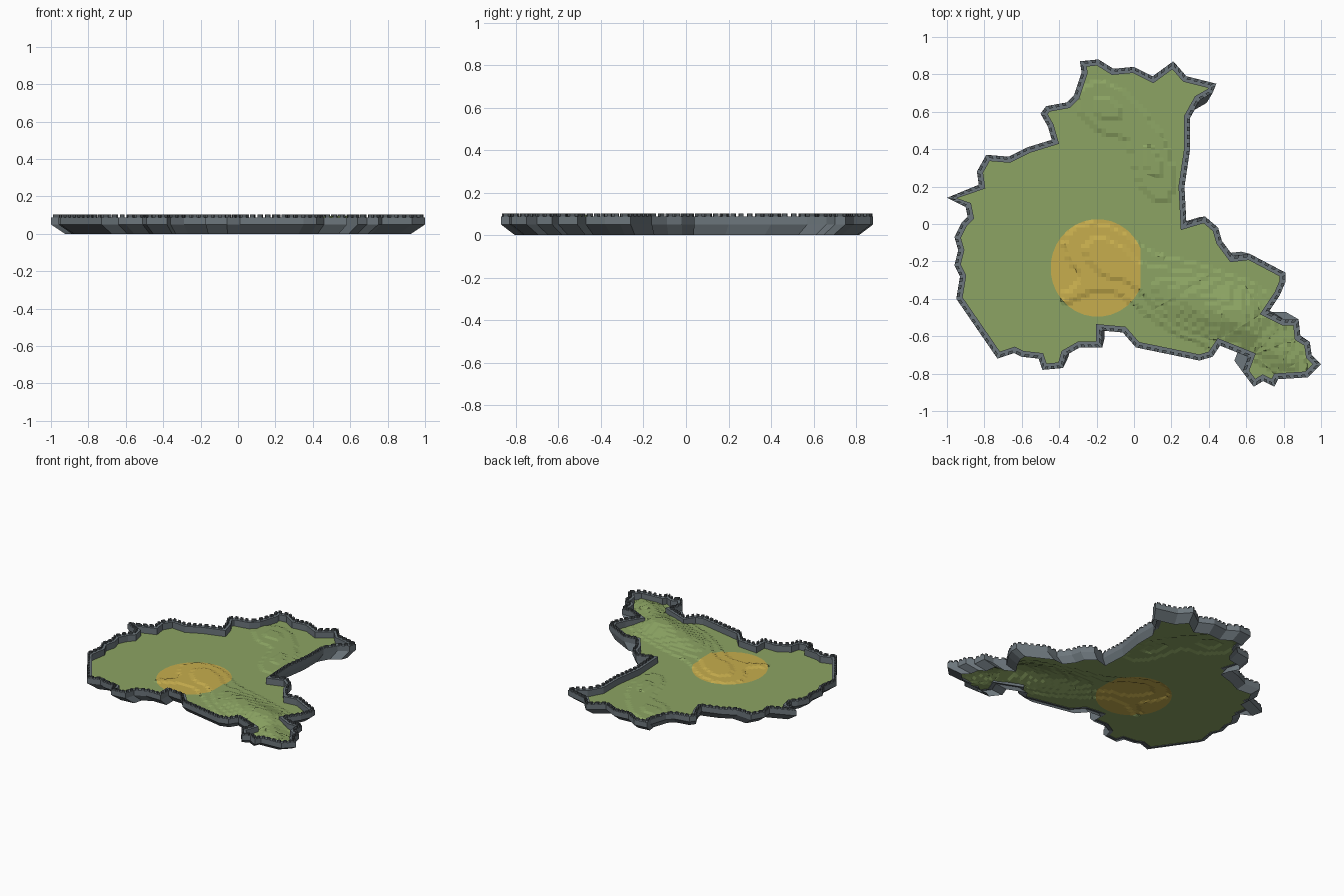
import bpy, bmesh, math
from mathutils import Vector

if "Cube" in bpy.data.objects:
    bpy.data.objects.remove(bpy.data.objects["Cube"])

WALK, LIP, TOP, GROUND = 0.088, 0.05, 0.102, 0.042


def material(name, rgb):
    m = bpy.data.materials.new(name)
    m.diffuse_color = (*rgb, 1)
    m.use_nodes = True
    m.node_tree.nodes["Principled BSDF"].inputs["Base Color"].default_value = m.diffuse_color
    return m


GREEN = material("grass green", (0.262, 0.370, 0.125))
YELLOW = material("sand yellow", (0.57, 0.42, 0.075))
STONE = material("wall grey", (0.15, 0.18, 0.20))
DARK = material("battlement grey", (0.085, 0.10, 0.11))

# Outline of the plateau, clockwise, in hundredths
OUT = [(-29, 87), (-19, 88), (-11, 83), (0, 84), (10, 79), (21, 87), (28, 79), (44, 75), (42, 70),
       (35, 66), (30, 57), (30, 40), (27, 20), (28, 1), (38, 4), (45, -2), (47, -9), (53, -17),
       (62, -16), (81, -26), (81, -31), (78, -38), (72, -47), (80, -51), (88, -51), (89, -60),
       (94, -63), (95, -70), (100, -75), (93, -82), (77, -83), (75, -87), (69, -84), (64, -87),
       (58, -79), (61, -71), (46, -65), (42, -71), (35, -73), (1, -66), (-6, -58), (-17, -57),
       (-17, -66), (-29, -66), (-36, -70), (-38, -77), (-49, -78), (-51, -72), (-60, -71),
       (-64, -69), (-73, -72), (-95, -40), (-93, -28), (-96, -22), (-94, -14), (-96, -7),
       (-92, 1), (-89, 4), (-90, 9), (-100, 14), (-83, 21), (-84, 28), (-79, 37), (-67, 36),
       (-57, 41), (-44, 45), (-46, 52), (-50, 59), (-47, 63), (-36, 65), (-32, 69), (-28, 81)]
OUT = [Vector((x / 100, y / 100)) for x, y in OUT]


def inset(d):
    """Mitred inward offset of the outline."""
    res = []
    for i, p in enumerate(OUT):
        a = (p - OUT[i - 1]).normalized()
        b = (OUT[(i + 1) % len(OUT)] - p).normalized()
        na, nb = Vector((a.y, -a.x)), Vector((b.y, -b.x))
        res.append(p + (na + nb) * d / max(0.5, 1 + na.dot(nb)))
    return res


def finish(bm, name, *mats):
    me = bpy.data.meshes.new(name)
    bm.to_mesh(me)
    bm.free()
    for m in mats:
        me.materials.append(m)
    ob = bpy.data.objects.new(name, me)
    bpy.context.collection.objects.link(ob)


# Perimeter wall: tapered skirt, upright band, walkway and inner face
bm = bmesh.new()
inner = inset(0.032)
rings = [([p * 0.925 for p in OUT], 0), (OUT, LIP), (OUT, WALK), (inner, WALK), (inner, 0.038)]
loops = [[bm.verts.new((p.x, p.y, z)) for p in pts] for pts, z in rings]
n = len(OUT)
for a, b in list(zip(loops, loops[1:])) + [(loops[4], loops[1])]:
    for i in range(n):
        j = (i + 1) % n
        bm.faces.new((a[j], a[i], b[i], b[j]))
finish(bm, "perimeter_wall", STONE)

# Battlements spaced along every wall run
bm = bmesh.new()
near, far = inset(0.001), inset(0.016)
for i in range(n):
    j = (i + 1) % n
    count = max(1, round((OUT[j] - OUT[i]).length / 0.042))
    for k in range(count):
        t0, t1 = (k + 0.24) / count, (k + 0.76) / count
        base = [near[i].lerp(near[j], t0), near[i].lerp(near[j], t1),
                far[i].lerp(far[j], t1), far[i].lerp(far[j], t0)]
        lo = [bm.verts.new((p.x, p.y, WALK)) for p in base]
        hi = [bm.verts.new((p.x, p.y, TOP)) for p in base]
        bm.faces.new(hi)
        for s in range(4):
            e = (s + 1) % 4
            bm.faces.new((lo[s], lo[e], hi[e], hi[s]))
bmesh.ops.recalc_face_normals(bm, faces=bm.faces)
finish(bm, "battlements", DARK)

# Hills: centre x, y, radius along, radius across, turn, height
HILLS = [(-0.15, 0.62, 0.16, 0.12, -0.6, 0.016), (0.10, 0.33, 0.22, 0.10, -1.3, 0.015),
         (-0.15, -0.17, 0.22, 0.14, -0.5, 0.018), (-0.33, -0.38, 0.14, 0.06, 0.5, 0.007),
         (0.36, -0.43, 0.30, 0.14, -0.4, 0.040), (0.58, -0.50, 0.14, 0.12, -0.6, 0.034),
         (0.77, -0.69, 0.14, 0.07, -0.7, 0.030)]
STEP = 0.0075


def height(x, y):
    h = 0
    for cx, cy, ra, rb, turn, amp in HILLS:
        c, s = math.cos(turn), math.sin(turn)
        u, v = (x - cx) * c + (y - cy) * s, (y - cy) * c - (x - cx) * s
        h += amp * math.exp(-(u / ra) ** 2 - (v / rb) ** 2)
    return GROUND + STEP * min(8, math.floor(h / STEP + 0.25))


# Terrain sheet: outline cut into a fine grid, then raised in terraces
bm = bmesh.new()
bm.faces.new([bm.verts.new((p.x, p.y, 0)) for p in inset(0.025)])
bmesh.ops.triangulate(bm, faces=bm.faces[:])
for axis in (Vector((1, 0, 0)), Vector((0, 1, 0))):
    for k in range(-45, 46):
        bmesh.ops.bisect_plane(bm, geom=bm.verts[:] + bm.edges[:] + bm.faces[:], dist=1e-5,
                               plane_co=axis * (k * 0.022 + 0.0033), plane_no=axis)

# Round sandy patch: trimmed out of the sheet by its tangent lines
patch = [f for f in bm.faces if (f.calc_center_median() - Vector((-0.2, -0.235, 0))).length < 0.34]
cuts = []
for k in range(32):
    a = k * math.tau / 32
    cuts.append((Vector((-0.195 + 0.25 * math.cos(a), -0.235 + 0.26 * math.sin(a), 0)),
                 Vector((math.cos(a) / 0.25, math.sin(a) / 0.26, 0)).normalized()))
cuts.append((Vector((0.035, 0, 0)), Vector((1, 0, 0))))
for co, no in cuts:
    geom = set(patch)
    for f in patch:
        geom.update(f.edges)
        geom.update(f.verts)
    res = bmesh.ops.bisect_plane(bm, geom=list(geom), dist=1e-5, plane_co=co, plane_no=no)
    patch = [f for f in res["geom"] if isinstance(f, bmesh.types.BMFace)
             and (f.calc_center_median() - co).dot(no) < 0]
for f in patch:
    f.material_index = 1
for v in bm.verts:
    v.co.z = height(v.co.x, v.co.y)
bm.normal_update()
for f in bm.faces:
    if f.normal.z < 0:
        f.normal_flip()
finish(bm, "terrain", GREEN, YELLOW)
